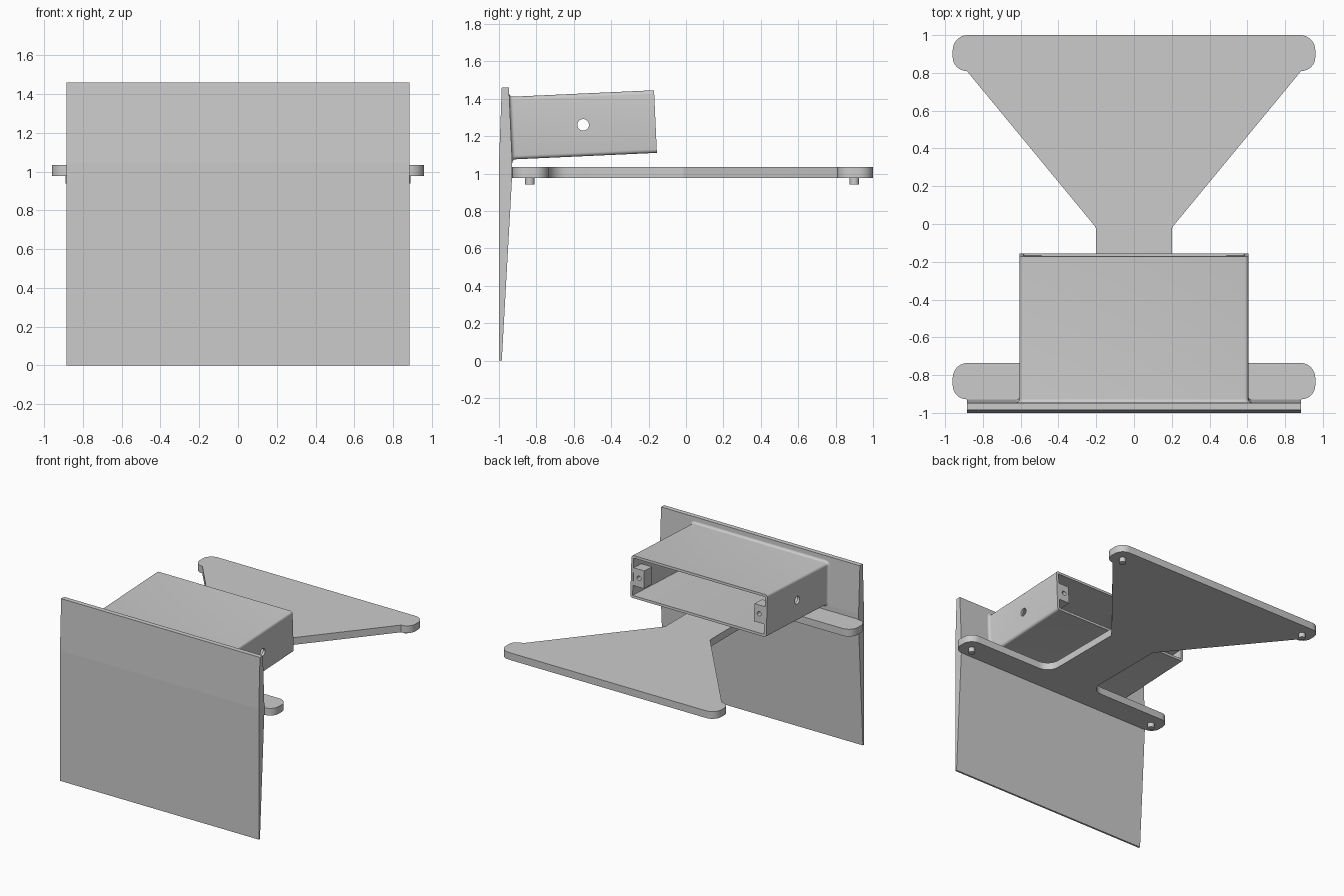
import bpy, bmesh, math
from mathutils import Matrix, Vector

default = bpy.data.objects.get("Cube")
if default:
    bpy.data.objects.remove(default, do_unlink=True)

grey = bpy.data.materials.new("light grey")
grey.use_nodes = True
grey.diffuse_color = (0.6, 0.6, 0.6, 1)
grey.node_tree.nodes["Principled BSDF"].inputs["Base Color"].default_value = grey.diffuse_color


def finish(name, bm, matrix=None):
    bmesh.ops.recalc_face_normals(bm, faces=bm.faces)
    mesh = bpy.data.meshes.new(name)
    bm.to_mesh(mesh)
    bm.free()
    mesh.materials.append(grey)
    ob = bpy.data.objects.new(name, mesh)
    bpy.context.collection.objects.link(ob)
    if matrix:
        ob.matrix_world = matrix
    return ob


def activate(ob):
    bpy.ops.object.select_all(action='DESELECT')
    ob.select_set(True)
    bpy.context.view_layer.objects.active = ob


def smooth(ob):
    activate(ob)
    bpy.ops.object.shade_smooth_by_angle(angle=math.radians(35))


def prism(name, points, offset):
    bm = bmesh.new()
    face = bm.faces.new([bm.verts.new(p) for p in points])
    made = bmesh.ops.extrude_face_region(bm, geom=[face])["geom"]
    bmesh.ops.translate(bm, vec=offset, verts=[g for g in made if isinstance(g, bmesh.types.BMVert)])
    return finish(name, bm)


def cylinder(name, centre, radius, length, axis, matrix=None):
    bm = bmesh.new()
    turn = Vector((0, 0, 1)).rotation_difference(Vector(axis)).to_matrix().to_4x4()
    bmesh.ops.create_cone(bm, cap_ends=True, segments=24, radius1=radius, radius2=radius,
                          depth=length, matrix=Matrix.Translation(centre) @ turn)
    return finish(name, bm, matrix)


def drill(ob, cutter):
    cutter.hide_render = True
    activate(ob)
    mod = ob.modifiers.new("hole", 'BOOLEAN')
    mod.operation = 'DIFFERENCE'
    mod.solver = 'EXACT'
    mod.object = cutter
    bpy.ops.object.modifier_apply(modifier=mod.name)
    bpy.data.objects.remove(cutter, do_unlink=True)


def round_corners(corners, steps=8):
    """Fillet each (x, y, radius) corner of a closed outline."""
    out = []
    for i, (x, y, r) in enumerate(corners):
        p = Vector((x, y))
        a = (Vector(corners[i - 1][:2]) - p).normalized()
        b = (Vector(corners[(i + 1) % len(corners)][:2]) - p).normalized()
        if r == 0:
            out.append(p)
            continue
        half = a.angle(b) / 2
        centre = p + (a + b).normalized() * (r / math.sin(half))
        start = p + a * (r / math.tan(half)) - centre
        end = p + b * (r / math.tan(half)) - centre
        sweep = math.atan2(start.x * end.y - start.y * end.x, start.dot(end))
        for k in range(steps + 1):
            out.append(centre + Matrix.Rotation(sweep * k / steps, 2) @ start)
    return out


# Tapered front plate, thickest at the base, leaning back at the top
W = 0.885
side = [(-1, 0), (-1, 1.05), (-0.985, 1.46), (-0.947, 1.46), (-0.93, 1.075), (-0.93, 0.98), (-0.985, 0)]
prism("front_plate", [(-W, y, z) for y, z in side], (2 * W, 0, 0))

# Flat base: front arms, narrow neck and flaring rear
half = [(0.87, -0.96, 0), (0.87, -0.928, 0), (0.96, -0.928, 0.074), (0.96, -0.735, 0.08),
        (0.2, -0.735, 0.1), (0.2, -0.02, 0.04), (0.885, 0.81, 0), (0.96, 0.81, 0.074), (0.96, 1, 0.08)]
outline = round_corners(half + [(-x, y, r) for x, y, r in reversed(half)])
smooth(prism("base", [(p.x, p.y, 0.977) for p in outline], (0, 0, 0.058)))

# Locating pegs under the base
for y, end in ((-0.835, "front"), (0.9, "rear")):
    for s, hand in ((1, "left"), (-1, "right")):
        smooth(cylinder(f"{end}_{hand}_peg", (s * 0.865, y, 0.965), 0.025, 0.05, (0, 0, 1)))

# Hollow housing, tilted slightly upward, open at the rear
tilt = Matrix.Translation((0, -0.9375, 1.2425)) @ Matrix.Rotation(math.radians(2.6), 4, 'X')
HX, HZ, LENGTH, WALL, FLARE = 0.605, 0.1675, 0.775, 0.02, 0.02
rings = [(-0.01, FLARE)]
for k in range(7):
    t = math.pi / 2 * k / 6
    rings.append((FLARE * (1 - math.cos(t)), FLARE * (1 - math.sin(t))))
rings += [(LENGTH, 0), (LENGTH, -WALL), (0.004, -WALL)]

bm = bmesh.new()
loops = []
for u, grow in rings:
    x, z = HX + grow, HZ + grow
    r = max(0.02 + grow, 0.004)
    shape = round_corners([(x, z, r), (-x, z, r), (-x, -z, r), (x, -z, r)], 5)
    loops.append([bm.verts.new((p.x, u, p.y)) for p in shape])
for a, b in zip(loops, loops[1:]):
    for i in range(len(a)):
        bm.faces.new((a[i - 1], a[i], b[i], b[i - 1]))
bm.faces.new(loops[0])
bm.faces.new(loops[-1])
housing = finish("housing", bm, tilt)
for s in (1, -1):
    drill(housing, cylinder("side_hole_cutter", (s * HX, 0.388, 0), 0.031, 0.1, (1, 0, 0), tilt))
smooth(housing)

# Screw blocks inside the rear opening
for s, hand in ((1, "left"), (-1, "right")):
    bm = bmesh.new()
    bmesh.ops.create_cube(bm, size=1, matrix=Matrix.Translation((s * 0.54, 0.722, 0))
                          @ Matrix.Diagonal((0.1, 0.1, 0.14, 1)))
    block = finish(f"{hand}_screw_block", bm, tilt)
    drill(block, cylinder("screw_hole_cutter", (s * 0.535, 0.75, 0), 0.018, 0.12, (0, 1, 0), tilt))
    smooth(block)
